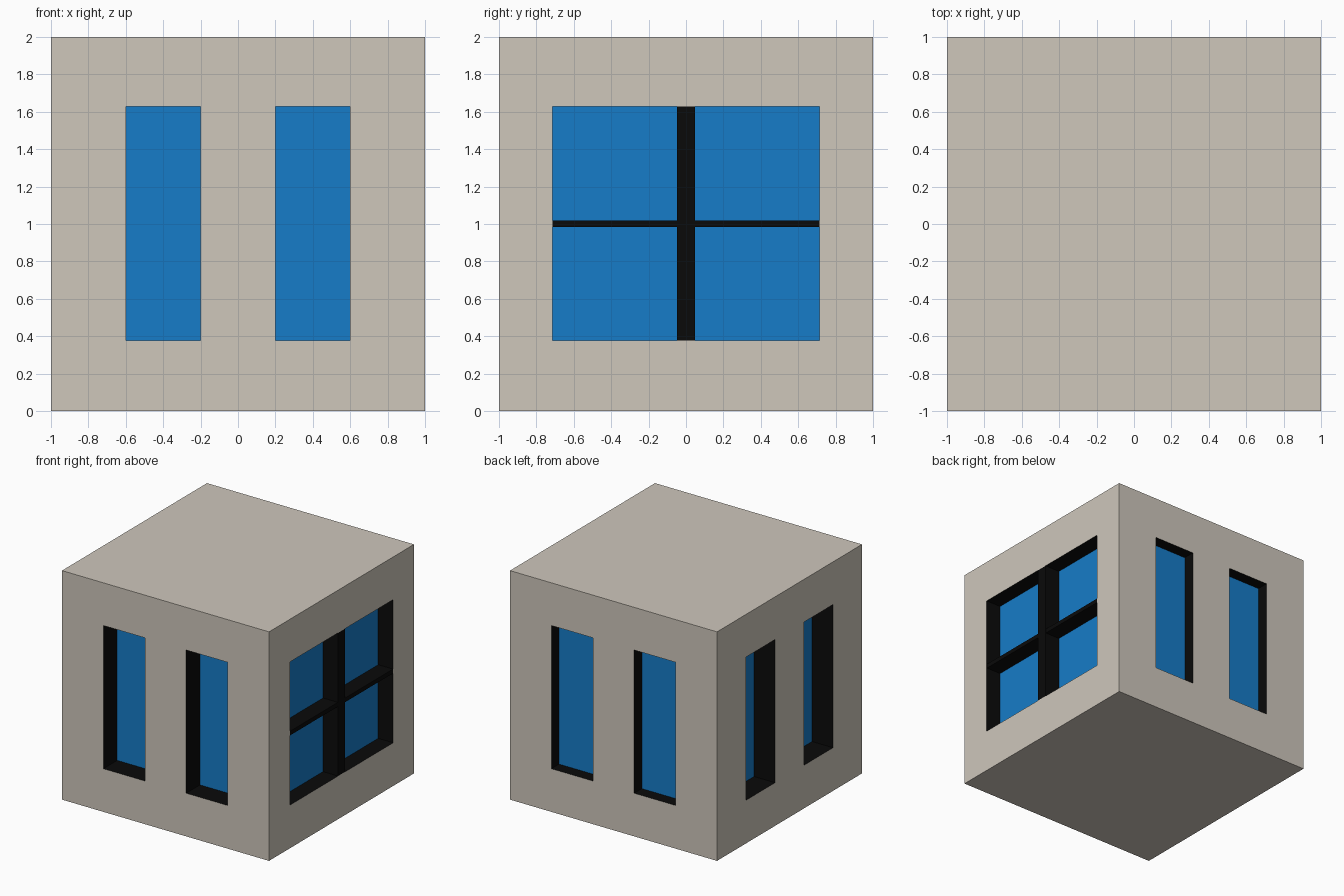
import bpy, bmesh, math
from mathutils import Matrix, Vector

if "Cube" in bpy.data.objects:
    bpy.data.objects.remove(bpy.data.objects["Cube"])


def material(name, color):
    m = bpy.data.materials.new(name)
    m.diffuse_color = color
    m.use_nodes = True
    m.node_tree.nodes["Principled BSDF"].inputs["Base Color"].default_value = m.diffuse_color
    return m


STONE = material("stone", (0.62, 0.57, 0.50, 1))
BLACK = material("black_frame", (0.003, 0.003, 0.003, 1))
GLASS = material("blue_glass", (0.008, 0.2, 0.58, 1))
SILL, HEAD = 0.377, 1.627


def quad(bm, rot, pts, mat):
    f = bm.faces.new([bm.verts.new(rot @ Vector(p)) for p in pts])
    f.material_index = mat


def add_wall(bm, angle, cuts, depth):
    """Wall facing -y, turned by angle; every second strip holds a recessed window."""
    rot = Matrix.Rotation(angle, 3, 'Z')
    zs = [0, SILL, HEAD, 2]
    for i, (a, b) in enumerate(zip(cuts, cuts[1:])):
        for j, (c, d) in enumerate(zip(zs, zs[1:])):
            ring = [(a, c), (b, c), (b, d), (a, d)]
            is_window = i % 2 == 1 and j == 1
            y = -1 + depth if is_window else -1
            quad(bm, rot, [(x, y, z) for x, z in ring], 2 if is_window else 0)
            if is_window:  # black reveal around the pane
                for (x0, z0), (x1, z1) in zip(ring, ring[1:] + ring[:1]):
                    quad(bm, rot, [(x0, -1, z0), (x1, -1, z1),
                                   (x1, y, z1), (x0, y, z0)], 1)


# Block with recessed windows on all four sides
bm = bmesh.new()
pair = [-1, -0.6, -0.2, 0.2, 0.6, 1]
wide = [-1, -0.713, 0.713, 1]
WIDE_DEPTH = 0.145
add_wall(bm, 0, pair, 0.19)                       # front
add_wall(bm, math.pi / 2, wide, WIDE_DEPTH)       # right
add_wall(bm, math.pi, pair, 0.105)                # back
add_wall(bm, -math.pi / 2, pair, 0.203)           # left
bmesh.ops.remove_doubles(bm, verts=bm.verts, dist=1e-4)
bmesh.ops.holes_fill(bm, edges=[e for e in bm.edges if e.is_boundary], sides=0)  # roof and base
bmesh.ops.recalc_face_normals(bm, faces=bm.faces)
mesh = bpy.data.meshes.new("building_block")
bm.to_mesh(mesh)
bm.free()
for m in (STONE, BLACK, GLASS):
    mesh.materials.append(m)
bpy.context.collection.objects.link(bpy.data.objects.new("building_block", mesh))


def bar(name, lo, hi):
    lo, hi = Vector(lo), Vector(hi)
    bpy.ops.mesh.primitive_cube_add(size=1, location=(lo + hi) / 2)
    ob = bpy.context.object
    ob.name = name
    ob.scale = hi - lo
    ob.data.materials.append(BLACK)


# Cross bars of the wide window on the right side
back = 1 - WIDE_DEPTH
bar("window_upright", (back, -0.048, SILL), (1, 0.048, HEAD))
bar("window_crossbar", (back, -0.713, 0.983), (0.998, 0.713, 1.02))
